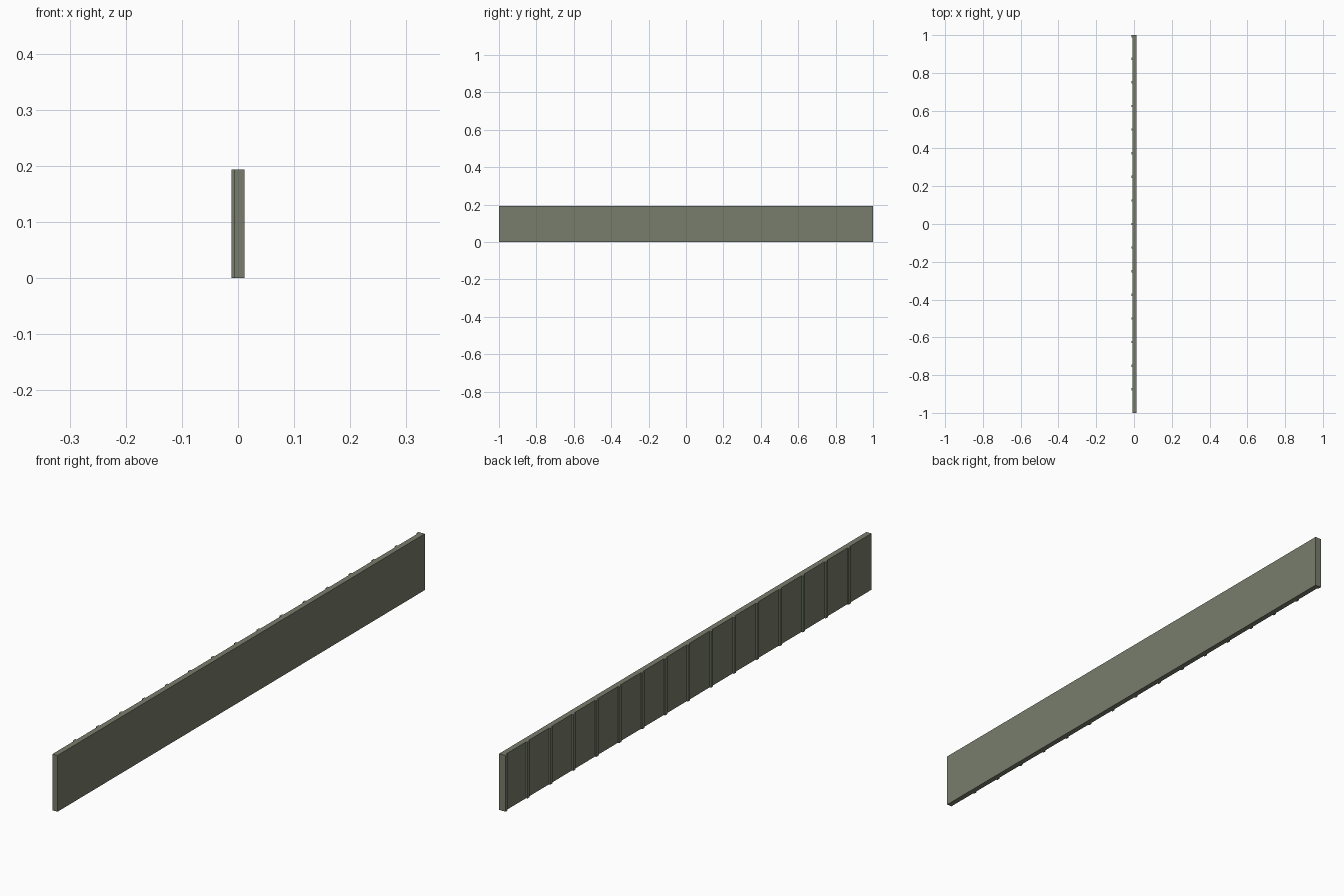
import bpy

if "Cube" in bpy.data.objects:
    bpy.data.objects.remove(bpy.data.objects["Cube"])

# single grey-green paint
mat = bpy.data.materials.new("grey_green")
mat.diffuse_color = (0.19, 0.205, 0.15, 1)
mat.use_nodes = True
mat.node_tree.nodes["Principled BSDF"].inputs["Base Color"].default_value = mat.diffuse_color

HEIGHT = 0.194
FACE_X = -0.007   # plane between panel and battens


def box(name, x0, x1, y0, y1, z0, z1):
    bpy.ops.mesh.primitive_cube_add(size=1, location=((x0 + x1) / 2, (y0 + y1) / 2, (z0 + z1) / 2))
    ob = bpy.context.object
    ob.name = name
    ob.scale = (x1 - x0, y1 - y0, z1 - z0)
    bpy.ops.object.transform_apply(location=False, rotation=False, scale=True)
    ob.data.materials.append(mat)
    return ob


# long flat panel
box("wall_panel", FACE_X, 0.012, -1, 1, 0, HEIGHT)

# vertical battens on the left face, the last flush with the back end
for i in range(16):
    y = min(-0.875 + i * 0.125, 0.994)
    box(f"batten_{i + 1}", -0.012, FACE_X, y - 0.006, y + 0.006, 0, HEIGHT)
